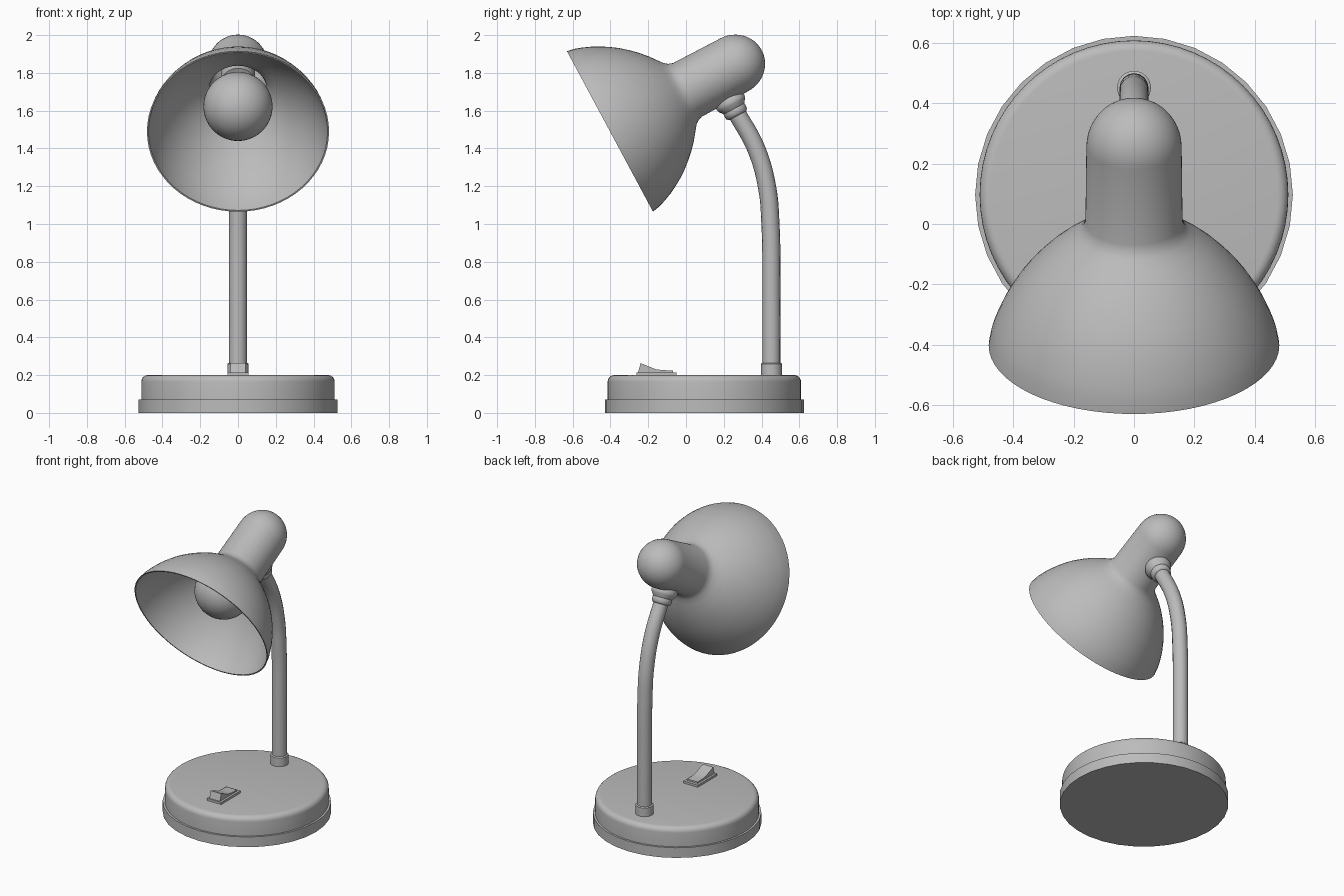
import bpy, bmesh
from math import sin, cos, pi, radians
from mathutils import Vector

cube = bpy.data.objects.get("Cube")
if cube:
    bpy.data.objects.remove(cube, do_unlink=True)

grey = bpy.data.materials.new("plain grey")
grey.use_nodes = True
grey.diffuse_color = (0.5, 0.5, 0.5, 1)
grey.node_tree.nodes["Principled BSDF"].inputs["Base Color"].default_value = (0.5, 0.5, 0.5, 1)


def finish(obj, smooth=40):
    obj.data.materials.append(grey)
    bpy.ops.object.select_all(action='DESELECT')
    obj.select_set(True)
    bpy.context.view_layer.objects.active = obj
    if smooth:
        bpy.ops.object.shade_smooth_by_angle(angle=radians(smooth))
    return obj


def add_mesh(name, bm):
    bmesh.ops.recalc_face_normals(bm, faces=bm.faces)
    mesh = bpy.data.meshes.new(name)
    bm.to_mesh(mesh)
    bm.free()
    obj = bpy.data.objects.new(name, mesh)
    bpy.context.collection.objects.link(obj)
    return obj


def lathe(name, profile, origin, axis=(0, 0, 1), steps=48):
    """Revolve (height, radius) points about an axis through origin."""
    bm = bmesh.new()
    verts = [bm.verts.new((r, 0, h)) for h, r in profile]
    edges = [bm.edges.new(pair) for pair in zip(verts, verts[1:])]
    bmesh.ops.spin(bm, geom=verts + edges, cent=(0, 0, 0), axis=(0, 0, 1),
                   angle=2 * pi, steps=steps)
    bmesh.ops.remove_doubles(bm, verts=bm.verts, dist=0.0005)
    obj = add_mesh(name, bm)
    obj.location = origin
    obj.rotation_mode = 'QUATERNION'
    obj.rotation_quaternion = Vector(axis).to_track_quat('Z', 'Y')
    return finish(obj)


def extrude_x(name, outline, half_width):
    """Extrude a (y, z) outline across x."""
    bm = bmesh.new()
    face = bm.faces.new([bm.verts.new((-half_width, y, z)) for y, z in outline])
    out = bmesh.ops.extrude_face_region(bm, geom=[face])
    moved = [v for v in out["geom"] if isinstance(v, bmesh.types.BMVert)]
    bmesh.ops.translate(bm, verts=moved, vec=(2 * half_width, 0, 0))
    return finish(add_mesh(name, bm), 20)


def arc(h, r, radius, start, end, n, stretch=1):
    """Points on an arc; angles run from the radial direction toward the axis."""
    angles = [radians(start + (end - start) * i / n) for i in range(n + 1)]
    return [(h + radius * stretch * sin(a), r + radius * cos(a)) for a in angles]


# Base: wide foot ring and rounded body
BASE = (0, 0.097, 0)
lathe("base_foot", [(0, 0), (0, 0.527), (0.07, 0.527), (0.07, 0)], BASE, steps=32)
lathe("base_body", [(0.06, 0), (0.06, 0.512)] + arc(0.165, 0.477, 0.035, 0, 90, 5)
      + [(0.2, 0)], BASE, steps=64)

# Rocker switch
extrude_x("switch_plate", [(-0.262, 0.195), (-0.05, 0.195), (-0.05, 0.215), (-0.262, 0.215)], 0.055)
extrude_x("switch_rocker", [(-0.255, 0.21), (-0.07, 0.21), (-0.07, 0.225), (-0.12, 0.226),
                            (-0.16, 0.231), (-0.24, 0.263)], 0.04)

# Bent arm with its collar
lathe("arm_collar", [(0.19, 0), (0.19, 0.056), (0.26, 0.056), (0.265, 0.05), (0.265, 0)],
      (0, 0.452, 0), steps=32)
path = [(0.452, 0.19), (0.452, 0.6), (0.447, 1.0), (0.43, 1.19), (0.373, 1.395), (0.258, 1.605)]
curve = bpy.data.curves.new("arm", 'CURVE')
curve.dimensions = '3D'
curve.bevel_depth = 0.048
curve.bevel_resolution = 6
curve.use_fill_caps = True
spline = curve.splines.new('BEZIER')
spline.bezier_points.add(len(path) - 1)
for point, (y, z) in zip(spline.bezier_points, path):
    point.co = (0, y, z)
    point.handle_left_type = point.handle_right_type = 'AUTO'
arm = bpy.data.objects.new("arm", curve)
bpy.context.collection.objects.link(arm)
bpy.ops.object.select_all(action='DESELECT')
arm.select_set(True)
bpy.context.view_layer.objects.active = arm
bpy.ops.object.convert(target='MESH')
finish(arm)

# Head: hollow shade flowing into the domed housing
tilt = radians(28.2)
axis = Vector((0, cos(tilt), sin(tilt)))
down = Vector((0, sin(tilt), -cos(tilt)))
rim = Vector((0, -0.4025, 1.49))
outer = [(0, 0.482), (0.045, 0.473), (0.085, 0.459), (0.13, 0.44), (0.17, 0.419), (0.21, 0.395),
         (0.25, 0.367), (0.293, 0.331), (0.33, 0.296), (0.367, 0.255), (0.4, 0.212),
         (0.422, 0.184), (0.44, 0.17), (0.465, 0.161)]
outer += arc(0.747, 0, 0.158, 0, 90, 12, 1.04)
inner = [(max(h - 0.006, 0), max(r - 0.008, 0)) for h, r in outer]
lathe("shade", outer + inner[::-1] + outer[:1], rim, axis, 64)

# Bulb with a neck into the socket
bulb = arc(0.28, 0, 0.183, -90, 60, 20) + [(0.5, 0.065), (0.62, 0.06), (0.62, 0)]
lathe("bulb", bulb, rim, axis)
lathe("bulb_socket", [(0.54, 0), (0.54, 0.09), (0.72, 0.09), (0.72, 0)], rim, axis, 32)

# Swivel joint under the housing
lathe("swivel_joint", [(0.12, 0), (0.12, 0.07), (0.15, 0.08), (0.165, 0.084), (0.18, 0.08),
                       (0.205, 0.062), (0.212, 0.064), (0.235, 0.062), (0.245, 0.052), (0.25, 0)],
      rim + axis * 0.635, down, 32)
